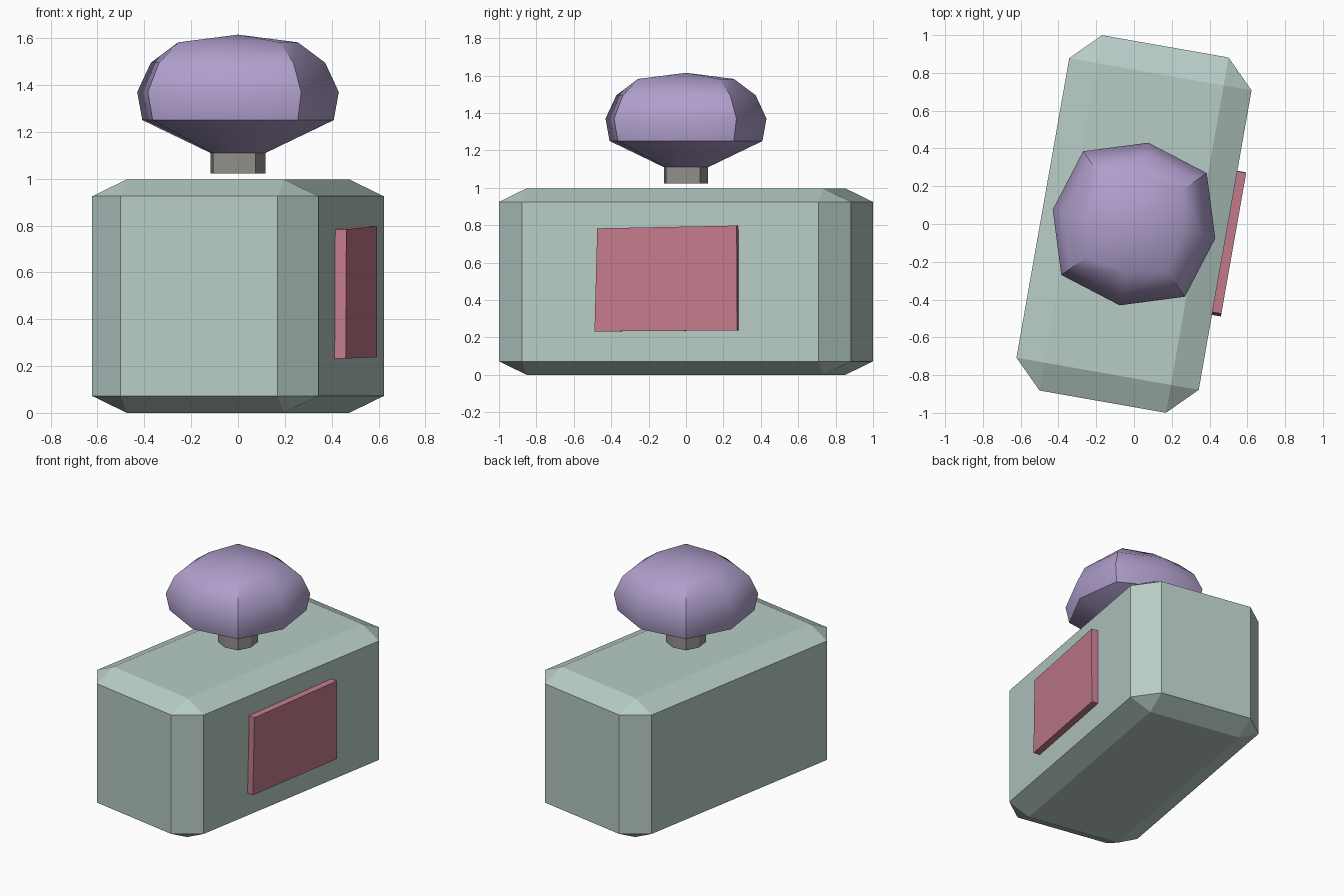
import bpy, bmesh, math
from mathutils import Matrix

if "Cube" in bpy.data.objects:
    bpy.data.objects.remove(bpy.data.objects["Cube"])

TURN = Matrix.Rotation(math.radians(-10), 4, 'Z')


def material(name, rgb):
    m = bpy.data.materials.new(name)
    m.diffuse_color = (*rgb, 1)
    m.use_nodes = True
    m.node_tree.nodes["Principled BSDF"].inputs["Base Color"].default_value = m.diffuse_color
    return m


def finish(name, bm, mat, smooth_angle=None):
    bmesh.ops.transform(bm, matrix=TURN, verts=bm.verts)
    bmesh.ops.recalc_face_normals(bm, faces=bm.faces)
    me = bpy.data.meshes.new(name)
    bm.to_mesh(me)
    bm.free()
    me.materials.append(mat)
    ob = bpy.data.objects.new(name, me)
    bpy.context.collection.objects.link(ob)
    if smooth_angle:
        bpy.ops.object.select_all(action='DESELECT')
        ob.select_set(True)
        bpy.context.view_layer.objects.active = ob
        bpy.ops.object.shade_smooth_by_angle(angle=math.radians(smooth_angle))
    return ob


def octagon_stack(bm, rings, peak=None):
    """Eight-sided rings (z, radius on axes, radius on diagonals), closed at both ends."""
    loops = []
    for z, axis_r, diag_r in rings:
        loop = []
        for i in range(8):
            r = diag_r if i % 2 else axis_r
            a = i * math.pi / 4
            loop.append(bm.verts.new((r * math.cos(a), r * math.sin(a), z)))
        loops.append(loop)
    for lo, hi in zip(loops, loops[1:]):
        for i in range(8):
            j = (i + 1) % 8
            bm.faces.new((lo[i], lo[j], hi[j], hi[i]))
    bm.faces.new(loops[0][::-1])
    if peak is None:
        bm.faces.new(loops[-1])
    else:
        tip = bm.verts.new((0, 0, peak))
        top = loops[-1]
        # four quads meet at the crown
        for i in range(1, 9, 2):
            bm.faces.new((tip, top[i - 1], top[i], top[(i + 1) % 8]))


glass = material("pale green glass", (0.474, 0.604, 0.562))
lilac = material("lilac", (0.43, 0.345, 0.60))
pink = material("rose pink", (0.55, 0.195, 0.26))
grey = material("warm grey", (0.30, 0.285, 0.265))

# Bottle body: chamfered block, chamfer squashed in height
bm = bmesh.new()
bmesh.ops.create_cube(bm, size=1)
squash = 0.072 / 0.15
height = 0.997
bmesh.ops.scale(bm, vec=(0.98, 1.91, height / squash), verts=bm.verts)
bmesh.ops.bevel(bm, geom=bm.edges[:], offset=0.15, segments=1,
                profile=0.5, affect='EDGES')
bmesh.ops.scale(bm, vec=(1, 1, squash), verts=bm.verts)
bmesh.ops.translate(bm, vec=(0, 0, height / 2), verts=bm.verts)
finish("bottle_body", bm, glass)

# Label plate on the right side, slightly out of square
bm = bmesh.new()
outline = [(-0.402, 0.232), (0.372, 0.238), (0.37, 0.798), (-0.387, 0.783)]
face = bm.faces.new([bm.verts.new((0.488, y, z)) for y, z in outline])
new = bmesh.ops.extrude_face_region(bm, geom=[face], use_keep_orig=True)["geom"]
bmesh.ops.translate(bm, vec=(0.05, 0, 0),
                    verts=[v for v in new if isinstance(v, bmesh.types.BMVert)])
finish("label_plate", bm, pink)

# Neck under the stopper
bm = bmesh.new()
octagon_stack(bm, [(1.022, 0.12, 0.13), (1.112, 0.12, 0.13)])
finish("neck", bm, grey)

# Faceted stopper
bm = bmesh.new()
octagon_stack(bm, [(1.11, 0.12, 0.13), (1.25, 0.415, 0.445), (1.37, 0.437, 0.47),
                   (1.495, 0.378, 0.412), (1.582, 0.26, 0.31)], peak=1.615)
finish("stopper", bm, lilac, 38)
